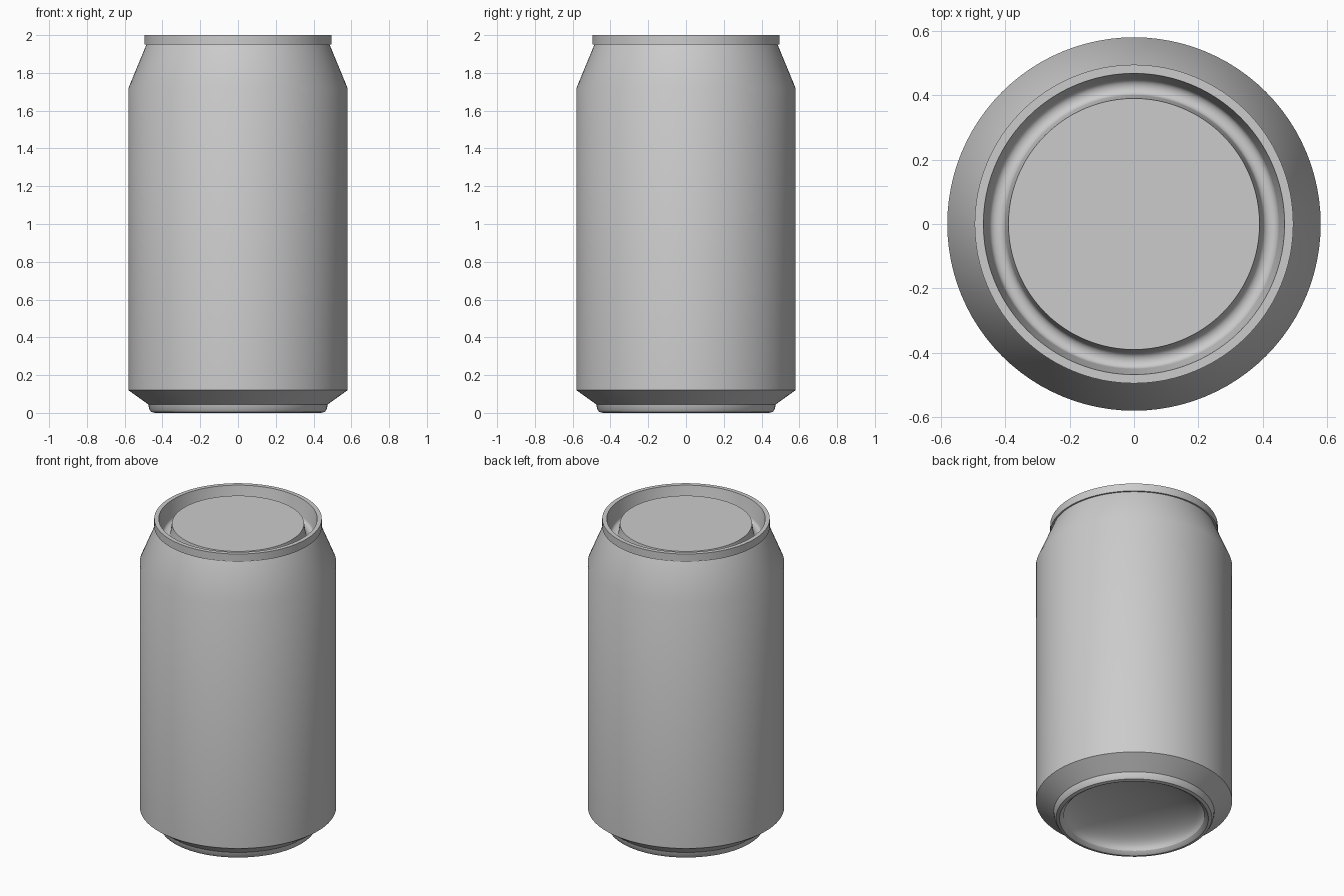
import bpy
import bmesh
import math

SEGMENTS = 96

if "Cube" in bpy.data.objects:
    bpy.data.objects.remove(bpy.data.objects["Cube"], do_unlink=True)

metal = bpy.data.materials.new("brushed_grey_metal")
metal.use_nodes = True
grey = (0.6, 0.6, 0.6, 1)
metal.diffuse_color = grey
metal.node_tree.nodes["Principled BSDF"].inputs["Base Color"].default_value = grey


def arc(cx, cz, rx, rz, start, end, steps):
    """Points (radius, height) along an elliptical arc, in degrees."""
    angles = [math.radians(start + (end - start) * i / steps) for i in range(steps + 1)]
    return [(cx + rx * math.cos(a), cz + rz * math.sin(a)) for a in angles]


def lathe(name, profile):
    """Turn a (radius, height) profile, listed from bottom to top, around z."""
    bm = bmesh.new()
    verts = [bm.verts.new((r, 0, z)) for r, z in profile]
    edges = [bm.edges.new(pair) for pair in zip(verts, verts[1:])]
    bmesh.ops.spin(bm, geom=verts + edges, cent=(0, 0, 0), axis=(0, 0, 1),
                   angle=math.tau, steps=SEGMENTS)
    bmesh.ops.remove_doubles(bm, verts=bm.verts, dist=0.0005)
    bmesh.ops.recalc_face_normals(bm, faces=bm.faces)
    mesh = bpy.data.meshes.new(name)
    bm.to_mesh(mesh)
    bm.free()
    obj = bpy.data.objects.new(name, mesh)
    bpy.context.collection.objects.link(obj)
    mesh.materials.append(metal)
    bpy.ops.object.select_all(action="DESELECT")
    obj.select_set(True)
    bpy.context.view_layer.objects.active = obj
    bpy.ops.object.shade_smooth_by_angle(angle=math.radians(30))
    return obj


# One closed shell: domed base, foot, wall, shoulder, rim, groove and lid
dome = arc(0, 0.02, 0.415, 0.13, 90, 0, 12)
foot = [(0.43, 0.005), (0.44, 0), (0.46, 0.005), (0.47, 0.02), (0.475, 0.045)]
wall = [(0.58, 0.12), (0.58, 1.72)]
shoulder = [(0.485, 1.95)]
rim = [(0.495, 1.95), (0.495, 2.0), (0.468, 2.0)]
groove = arc(0.425, 1.9, 0.025, 0.02, 0, -180, 8)
lid = [(0.39, 1.968), (0, 1.968)]
lathe("can_body", dome + foot + wall + shoulder + rim + groove + lid)
